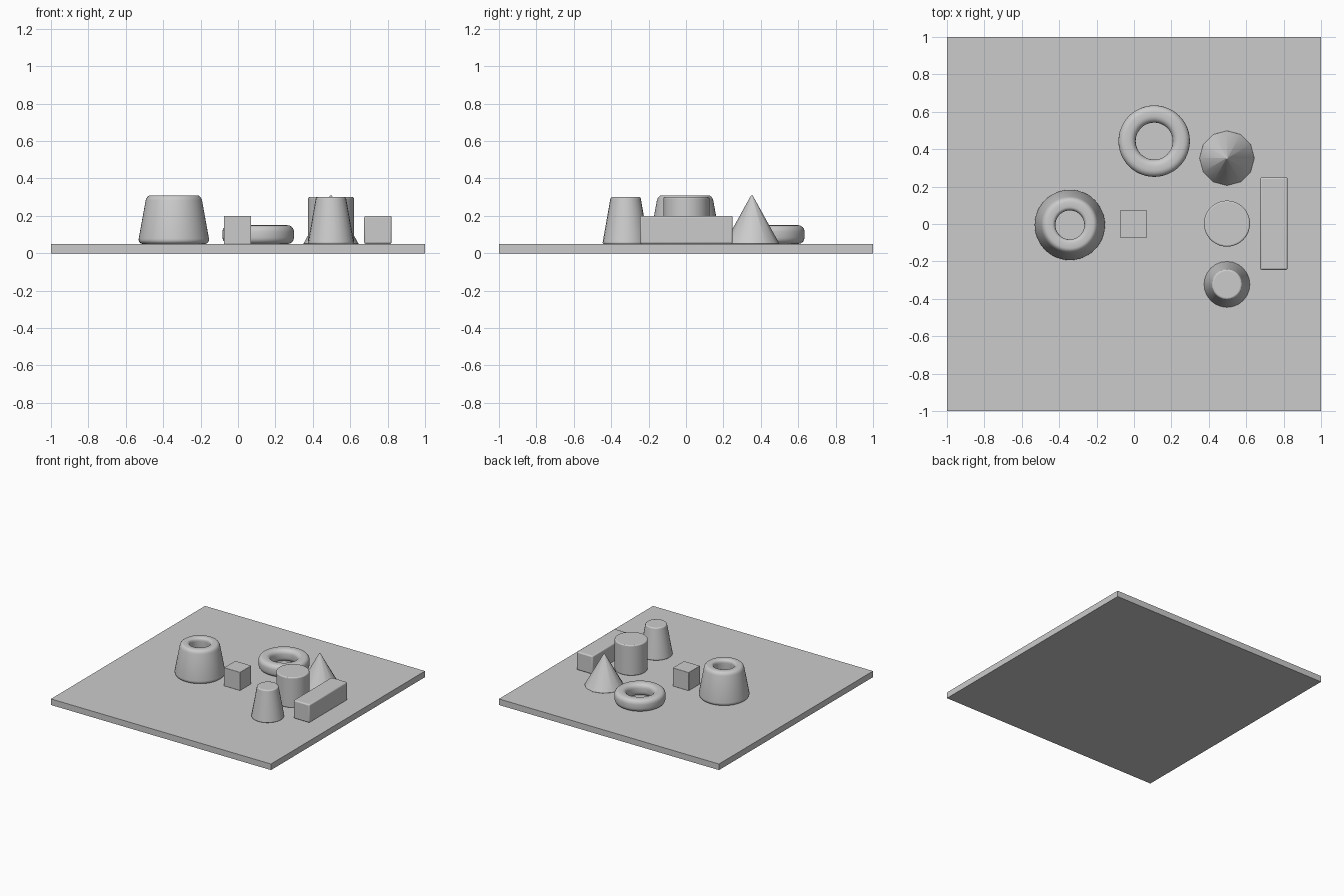
import bpy, math
from math import radians

cube = bpy.data.objects.get("Cube")
if cube:
    bpy.data.objects.remove(cube, do_unlink=True)

grey = bpy.data.materials.new("light grey")
grey.use_nodes = True
COLOUR = (0.6, 0.6, 0.6, 1)
grey.diffuse_color = COLOUR
grey.node_tree.nodes["Principled BSDF"].inputs["Base Color"].default_value = COLOUR

FLOOR = 0.05


def finish(name, bevel=0.0, smooth=True):
    """Name, colour, round and shade the active object."""
    ob = bpy.context.object
    ob.name = name
    ob.data.materials.clear()
    ob.data.materials.append(grey)
    if bevel:
        mod = ob.modifiers.new("Rounded edges", "BEVEL")
        mod.width = bevel
        mod.segments = 3
        mod.limit_method = "ANGLE"
        mod.angle_limit = radians(50)
    if smooth:
        bpy.ops.object.shade_smooth_by_angle(angle=radians(40))
    return ob


def box(name, x, y, z, size, bevel=0.0):
    bpy.ops.mesh.primitive_cube_add(size=1, location=(x, y, z + size[2] / 2))
    bpy.context.object.scale = size
    bpy.ops.object.transform_apply(location=False, rotation=False, scale=True)
    return finish(name, bevel, smooth=bool(bevel))


def round_block(name, x, y, r1, r2, height, sides, bevel):
    bpy.ops.mesh.primitive_cone_add(vertices=sides, radius1=r1, radius2=r2, depth=height,
                                    location=(x, y, FLOOR + height / 2))
    return finish(name, bevel)


def ring(name, x, y, radius, half_width, height, corner, taper=1.0):
    """Ring with a rounded rectangular section, narrowing towards the top."""
    section = []
    for quarter in range(4):
        sx = 1 if quarter in (0, 3) else -1
        sz = 1 if quarter < 2 else -1
        for step in range(5):
            a = radians(90 * quarter + 22.5 * step)
            r = radius + sx * (half_width - corner) + corner * math.cos(a)
            z = height / 2 + sz * (height / 2 - corner) + corner * math.sin(a)
            section.append((r * (1 + (taper - 1) * z / height), z))
    turns, n = 48, len(section)
    verts, faces = [], []
    for i in range(turns):
        a = math.tau * i / turns
        verts += [(r * math.cos(a), r * math.sin(a), z) for r, z in section]
        for j in range(n):
            k, m = (i + 1) % turns, (j + 1) % n
            faces.append((i * n + j, k * n + j, k * n + m, i * n + m))
    mesh = bpy.data.meshes.new(name)
    mesh.from_pydata(verts, [], faces)
    ob = bpy.data.objects.new(name, mesh)
    ob.location = (x, y, FLOOR)
    bpy.context.collection.objects.link(ob)
    bpy.ops.object.select_all(action="DESELECT")
    ob.select_set(True)
    bpy.context.view_layer.objects.active = ob
    return finish(name)


# Ground slab
box("base_plate", 0, 0, 0, (2, 2, FLOOR))

# Square blocks
box("small_cube", 0, 0, FLOOR, (0.146, 0.146, 0.15), 0.002).location.x = -0.003
box("long_block", 0.748, 0.002, FLOOR, (0.147, 0.495, 0.15), 0.01)

# Round blocks
round_block("cylinder_block", 0.497, 0.002, 0.123, 0.123, 0.25, 48, 0.008)
round_block("tapered_block", 0.497, -0.323, 0.124, 0.08, 0.25, 24, 0.008)
round_block("pointed_cone", 0.497, 0.352, 0.148, 0.004, 0.26, 12, 0.006)

# Rings
ring("flat_ring", 0.108, 0.443, 0.145, 0.046, 0.1, 0.034)
ring("tall_tapered_ring", -0.343, -0.005, 0.146, 0.047, 0.26, 0.028, taper=0.755)
